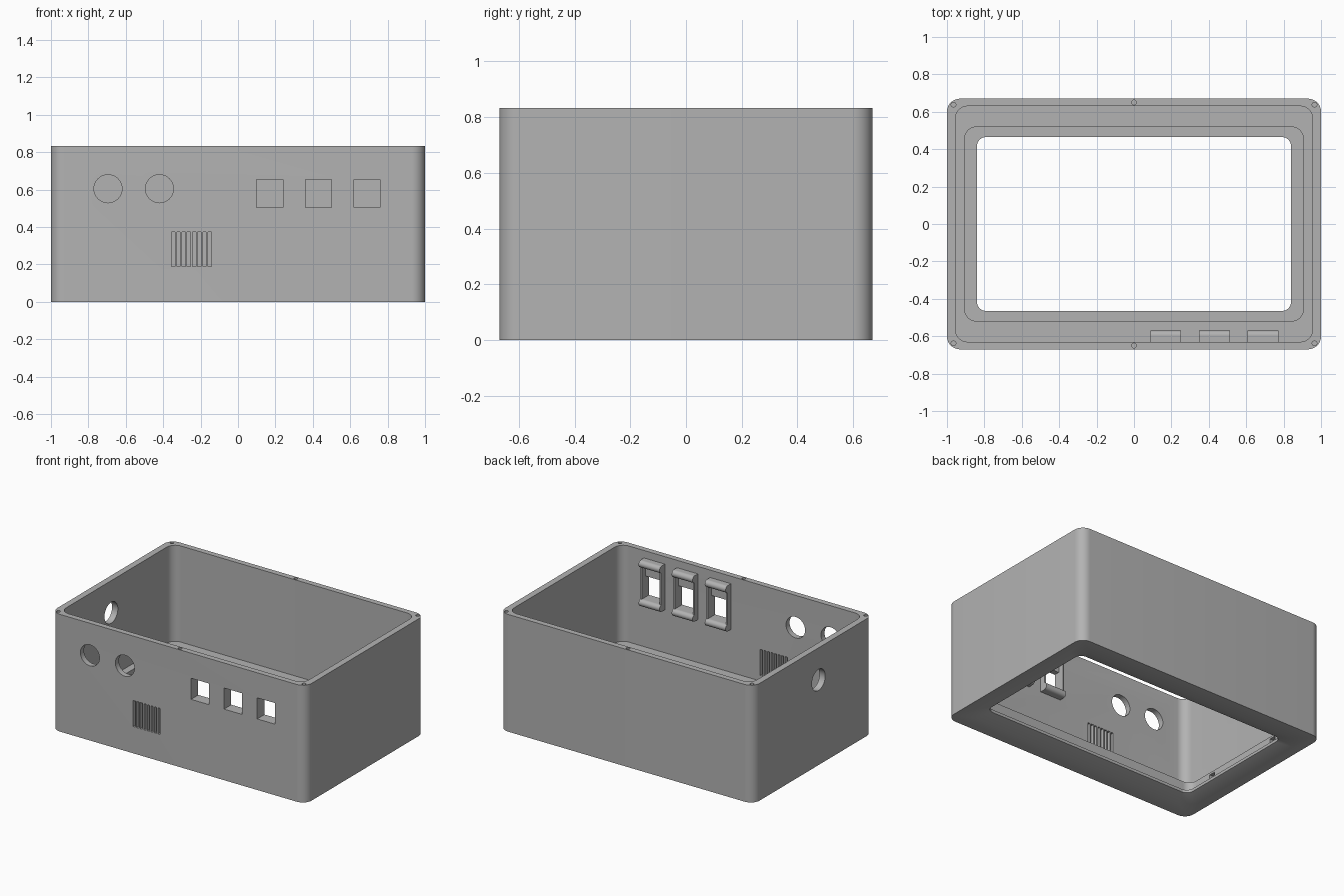
import bpy, bmesh, math
from mathutils import Matrix

if "Cube" in bpy.data.objects:
    bpy.data.objects.remove(bpy.data.objects["Cube"])

grey = bpy.data.materials.new("warm_grey_plastic")
grey.diffuse_color = (0.45, 0.45, 0.45, 1)
grey.use_nodes = True
grey.node_tree.nodes["Principled BSDF"].inputs["Base Color"].default_value = grey.diffuse_color


def finish(name, bm):
    bmesh.ops.recalc_face_normals(bm, faces=bm.faces[:])
    me = bpy.data.meshes.new(name)
    bm.to_mesh(me)
    bm.free()
    ob = bpy.data.objects.new(name, me)
    bpy.context.collection.objects.link(ob)
    me.materials.append(grey)
    return ob


def outline(hx, hy, r, n=10):
    pts = []
    for k, (sx, sy) in enumerate([(1, 1), (-1, 1), (-1, -1), (1, -1)]):
        for i in range(n + 1):
            a = math.pi / 2 * (k + i / n)
            pts.append((sx * (hx - r) + r * math.cos(a), sy * (hy - r) + r * math.sin(a)))
    return pts


def loft(name, rings):
    """Rounded rectangles (hx, hy, r, z) stacked into a closed solid."""
    bm = bmesh.new()
    loops = [[bm.verts.new((x, y, z)) for x, y in outline(hx, hy, r)] for hx, hy, r, z in rings]
    for a, b in zip(loops, loops[1:]):
        for i in range(len(a)):
            j = (i + 1) % len(a)
            bm.faces.new((a[i], a[j], b[j], b[i]))
    bm.faces.new(loops[0])
    bm.faces.new(loops[-1])
    return finish(name, bm)


def add_box(bm, x0, x1, y0, y1, z0, z1):
    m = Matrix.Translation(((x0 + x1) / 2, (y0 + y1) / 2, (z0 + z1) / 2))
    bmesh.ops.create_cube(bm, size=1, matrix=m @ Matrix.Diagonal((x1 - x0, y1 - y0, z1 - z0, 1)))


def add_cyl(bm, loc, r, depth, axis, seg=40):
    rot = {"X": Matrix.Rotation(math.pi / 2, 4, "Y"),
           "Y": Matrix.Rotation(math.pi / 2, 4, "X"), "Z": Matrix()}[axis]
    bmesh.ops.create_cone(bm, cap_ends=True, segments=seg, radius1=r, radius2=r, depth=depth,
                          matrix=Matrix.Translation(loc) @ rot)


def cut(target, cutter):
    mod = target.modifiers.new("cut", "BOOLEAN")
    mod.operation, mod.solver, mod.object = "DIFFERENCE", "EXACT", cutter
    bpy.context.view_layer.objects.active = target
    bpy.ops.object.modifier_apply(modifier=mod.name)
    bpy.data.objects.remove(cutter)


def smooth(ob):
    bpy.ops.object.select_all(action="DESELECT")
    ob.select_set(True)
    bpy.context.view_layer.objects.active = ob
    bpy.ops.object.shade_smooth_by_angle(angle=math.radians(30))


# Enclosure shell: cavity, screen recess, window and shallow bevel underneath
case = loft("enclosure_shell", [(1, 0.67, 0.07, 0), (1, 0.67, 0.07, 0.833)])
cut(case, loft("cavity", [(0.955, 0.63, 0.065, 0.15), (0.955, 0.63, 0.065, 1)]))
cut(case, loft("recess", [(0.905, 0.518, 0.06, 0.05), (0.905, 0.518, 0.06, 0.3)]))
cut(case, loft("window", [(0.84, 0.465, 0.05, -0.1), (0.84, 0.465, 0.05, 0.3)]))
cut(case, loft("bevel", [(0.96, 0.585, 0.11, -0.01), (0.93, 0.555, 0.09, 0), (0.838, 0.463, 0.05, 0.03)]))

# Round holes in the front and left walls
bm = bmesh.new()
for x in (-0.695, -0.42):
    add_cyl(bm, (x, -0.65, 0.605), 0.075, 0.2, "Y")
add_cyl(bm, (-0.98, -0.06, 0.605), 0.075, 0.2, "X")
# Vent slots
for i in range(8):
    x = -0.346 + i * 0.0278
    add_box(bm, x - 0.009, x + 0.009, -0.75, -0.58, 0.19, 0.375)
# Socket openings
sockets = (0.17, 0.43, 0.69)
for x in sockets:
    add_box(bm, x - 0.07, x + 0.07, -0.75, -0.58, 0.505, 0.655)
# Screw holes in the rim
for x, y in [(sx * 0.965, sy * 0.638) for sx in (-1, 1) for sy in (-1, 1)] + [(0, 0.65), (0, -0.65)]:
    add_cyl(bm, (x, y, 0.8), 0.013, 0.2, "Z", 20)
# Clip pockets in the recess walls
for s in (-1, 1):
    for y in (-0.3, 0.3):
        x0, x1 = sorted((s * 0.89, s * 0.93))
        add_box(bm, x0, x1, y - 0.025, y + 0.025, 0.095, 0.135)
cut(case, finish("wall_cutters", bm))
smooth(case)

# Socket holders on the inside of the front wall
for i, x in enumerate(sockets):
    bm = bmesh.new()
    for s in (-1, 1):
        x0, x1 = sorted((x + s * 0.07, x + s * 0.082))
        add_box(bm, x0, x1, -0.632, -0.59, 0.47, 0.765)
    # rounded bars above and below
    for z in (0.48, 0.755):
        add_cyl(bm, (x, -0.595, z), 0.025, 0.164, "X", 24)
        add_box(bm, x - 0.082, x + 0.082, -0.632, -0.595, z - 0.025, z + 0.025)
    smooth(finish("socket_holder_%d" % (i + 1), bm))
